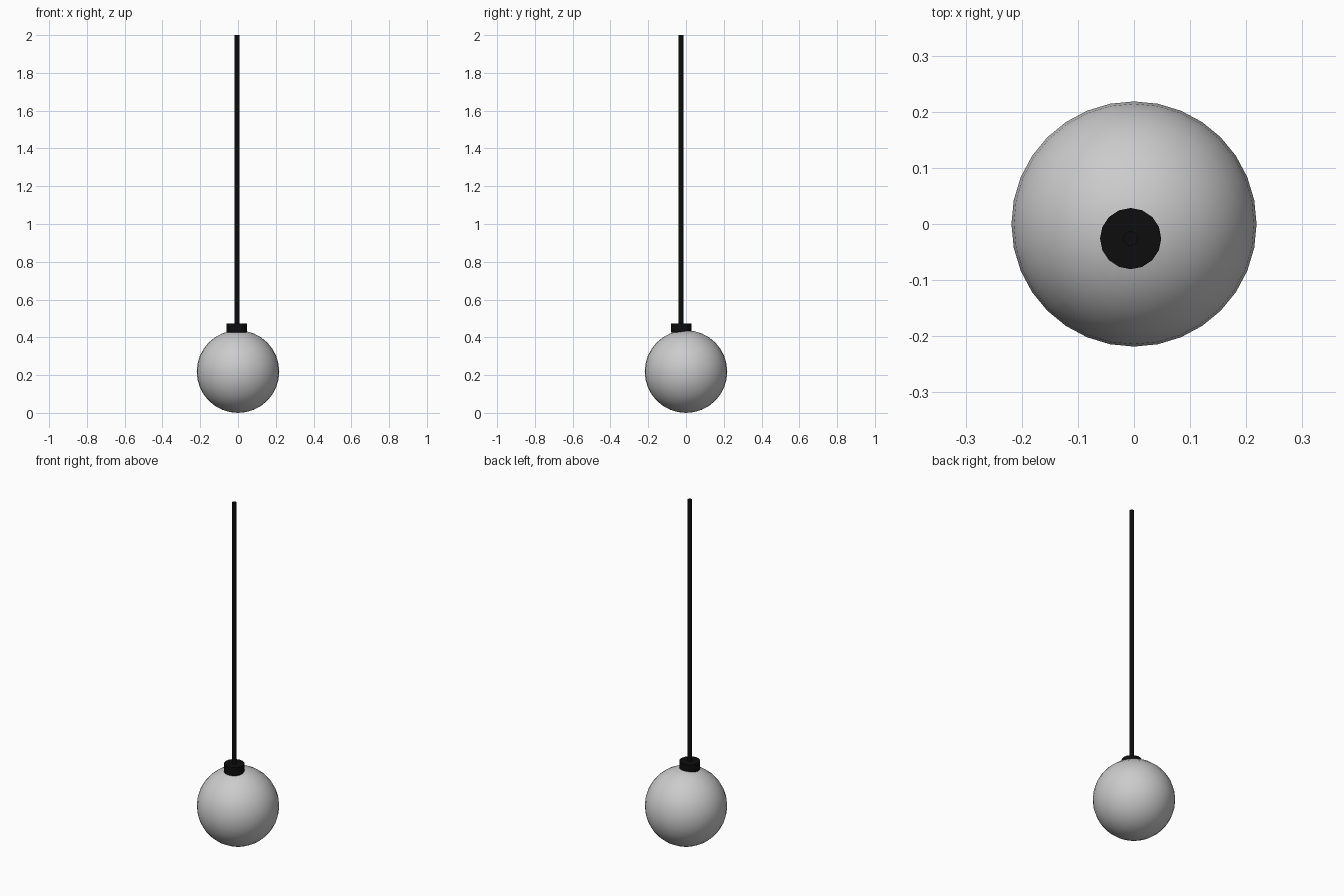
import bpy, math

if "Cube" in bpy.data.objects:
    bpy.data.objects.remove(bpy.data.objects["Cube"])


def paint(obj, name, color):
    mat = bpy.data.materials.new(name)
    mat.diffuse_color = color
    mat.use_nodes = True
    mat.node_tree.nodes["Principled BSDF"].inputs["Base Color"].default_value = mat.diffuse_color
    obj.data.materials.append(mat)


def rod(name, radius, z0, z1, sides=16):
    # upright cylinder on the slightly offset cord axis
    bpy.ops.mesh.primitive_cylinder_add(vertices=sides, radius=radius, depth=z1 - z0,
                                        location=(-0.006, -0.026, (z0 + z1) / 2))
    obj = bpy.context.object
    obj.name = name
    bpy.ops.object.shade_smooth_by_angle(angle=math.radians(30))
    paint(obj, name + "_black", (0.004, 0.004, 0.004, 1))
    return obj


# Glass globe shade
R = 0.2185
bpy.ops.mesh.primitive_uv_sphere_add(segments=32, ring_count=16, radius=R, location=(0, 0, R))
globe = bpy.context.object
globe.name = "globe_shade"
bpy.ops.object.shade_smooth()
paint(globe, "globe_glass", (0.8, 0.8, 0.8, 0.9))

# Socket cap and hanging cord
rod("socket_cap", 0.0545, 0.426, 0.474)
rod("hanging_cord", 0.013, 0.47, 2.0)
